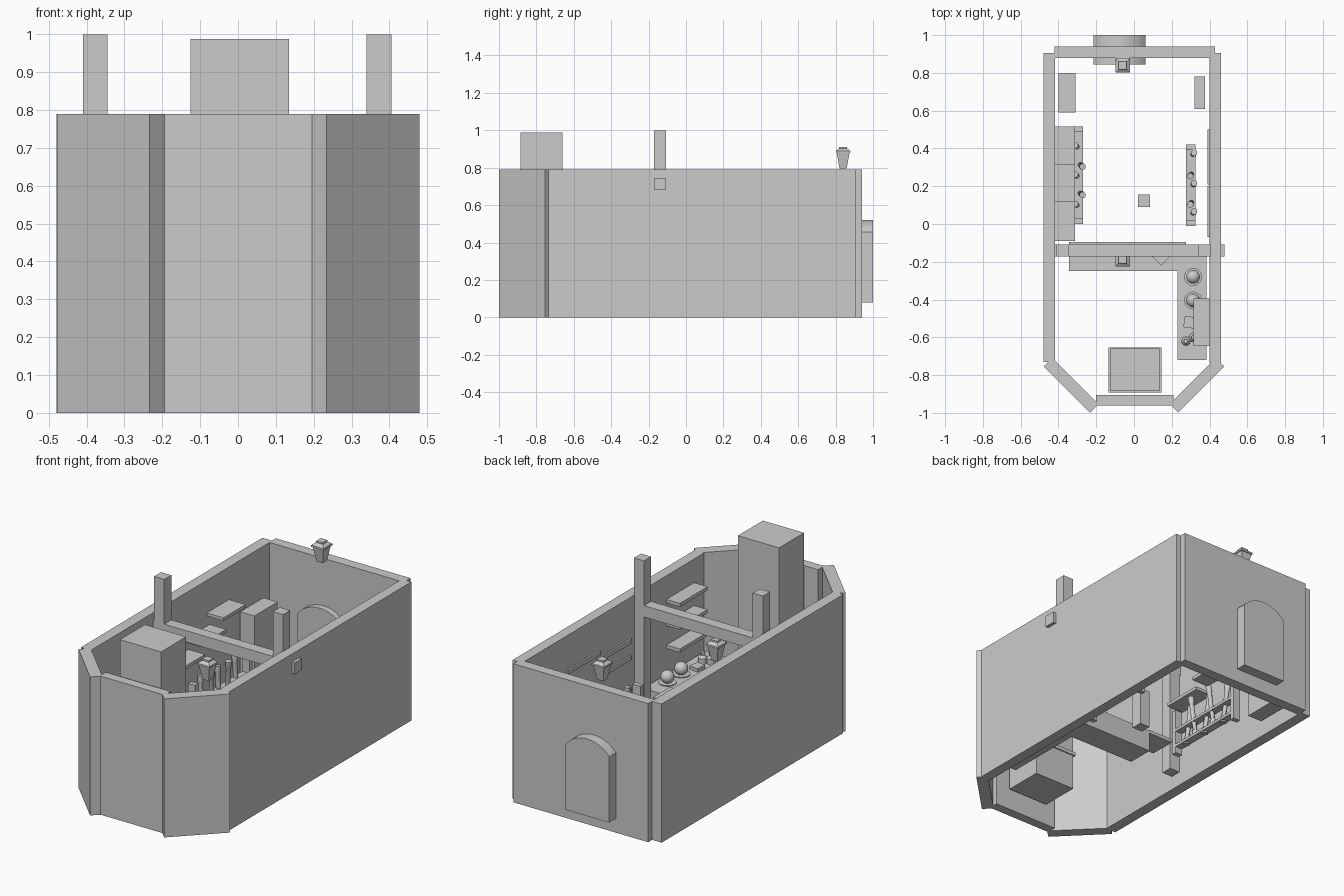
import bpy, bmesh, math
from mathutils import Matrix, Vector

if "Cube" in bpy.data.objects:
    bpy.data.objects.remove(bpy.data.objects["Cube"])


def finish(name, bm, loc=(0, 0, 0), smooth=False):
    bmesh.ops.recalc_face_normals(bm, faces=bm.faces)
    me = bpy.data.meshes.new(name)
    bm.to_mesh(me)
    bm.free()
    ob = bpy.data.objects.new(name, me)
    ob.location = loc
    bpy.context.collection.objects.link(ob)
    if smooth:
        bpy.context.view_layer.objects.active = ob
        ob.select_set(True)
        bpy.ops.object.shade_smooth_by_angle()
        ob.select_set(False)
    return ob


def box(name, x, y, z, turn=0):
    bm = bmesh.new()
    bmesh.ops.create_cube(bm, size=1)
    bmesh.ops.scale(bm, verts=bm.verts, vec=(x[1] - x[0], y[1] - y[0], z[1] - z[0]))
    bmesh.ops.rotate(bm, verts=bm.verts, matrix=Matrix.Rotation(math.radians(turn), 3, 'Z'))
    return finish(name, bm, (sum(x) / 2, sum(y) / 2, sum(z) / 2))


def lathe(name, loc, rings, seg=16, tilt=(0, 0, 0), turn=0):
    """Stack of rings (radius, height) with capped ends."""
    bm = bmesh.new()
    loops = []
    for r, h in rings:
        loops.append([bm.verts.new((r * math.cos(2 * math.pi * i / seg + turn),
                                    r * math.sin(2 * math.pi * i / seg + turn), h))
                      for i in range(seg)])
    for a, b in zip(loops, loops[1:]):
        for i in range(seg):
            j = (i + 1) % seg
            bm.faces.new((a[i], a[j], b[j], b[i]))
    bm.faces.new(loops[0])
    bm.faces.new(loops[-1])
    ob = finish(name, bm, loc, seg > 6)
    ob.rotation_euler = tilt
    return ob


H = 0.79
# Outer walls
box("left_wall", (-0.48, -0.417), (-0.73, 0.905), (0, H))
box("right_wall", (0.40, 0.46), (-0.735, 0.905), (0, H))
box("back_wall", (-0.42, 0.43), (0.88, 0.94), (0, H))
box("front_wall", (-0.20, 0.21), (-0.96, -0.905), (0, H))
for name, cx, turn in (("left_corner_wall", -0.333, -45), ("right_corner_wall", 0.334, 45)):
    box(name, (cx - 0.173, cx + 0.173), (-0.886, -0.822), (0, H), turn)

# Arched door, passing through the back wall
bm = bmesh.new()
half, rise, cx = 0.138, 0.065, -0.0775
rad = (half ** 2 + rise ** 2) / (2 * rise)
ang = math.asin(half / rad)
prof = [(cx - half, 0.08), (cx + half, 0.08)]
for i in range(17):
    t = ang - 2 * ang * i / 16
    prof.append((cx + rad * math.sin(t), 0.52 - rad + rad * math.cos(t)))
face = bm.faces.new([bm.verts.new((x, 0.845, z)) for x, z in prof])
ext = bmesh.ops.extrude_face_region(bm, geom=[face])
bmesh.ops.translate(bm, vec=(0, 0.155, 0),
                    verts=[v for v in ext["geom"] if isinstance(v, bmesh.types.BMVert)])
finish("arched_door", bm, smooth=True)

# Timber frame
BY = (-0.172, -0.108)
box("left_post", (-0.41, -0.345), BY, (0.075, 1.0))
box("right_post", (0.34, 0.405), BY, (0.075, 1.0))
box("cross_beam", (-0.42, 0.478), BY, (0.68, 0.745))

# Fireplace
box("chimney", (-0.125, 0.135), (-0.885, -0.66), (0.11, 0.988))
box("mantel", (-0.135, 0.145), (-0.892, -0.653), (0.315, 0.335))

# L-shaped bar counter with flap
box("bar_counter", (-0.19, 0.275), (-0.25, -0.095), (0.12, 0.245))
box("bar_flap", (-0.345, -0.19), (-0.25, -0.095), (0.23, 0.25))
box("side_counter", (0.23, 0.385), (-0.72, -0.165), (0.12, 0.24))
box("bar_tray", (0.11, 0.18), (-0.205, -0.135), (0.245, 0.265), 45)

# Wall shelves above the side counter
for i, z in enumerate((0.385, 0.515, 0.645)):
    box(f"side_shelf_{i}", (0.315, 0.40), (-0.645, -0.395), (z - 0.01, z + 0.01))

# Plates with round loaves
for i, y in enumerate((-0.28, -0.405)):
    lathe(f"plate_{i}", (0.313, y, 0.24), [(0.03, 0), (0.047, 0.008), (0.047, 0.012)], 20)
    bm = bmesh.new()
    bmesh.ops.create_uvsphere(bm, u_segments=20, v_segments=12, radius=0.036)
    finish(f"loaf_{i}", bm, (0.313, y, 0.282), True)
box("small_crate", (0.265, 0.32), (-0.55, -0.49), (0.24, 0.26), -8)
for i, (x, y) in enumerate(((0.275, -0.62), (0.315, -0.60))):
    lathe(f"mug_{i}", (x, y, 0.24), [(0.024, 0), (0.024, 0.03), (0.012, 0.045), (0.012, 0.06)], 12)

# Four-sided lanterns
for name, y, z in (("back_lantern", 0.84, 0.795), ("bar_lantern", -0.187, 0.515)):
    q = math.sqrt(2)
    lathe(name, (-0.06, y, z), [(0.019 * q, 0), (0.034 * q, 0.085)], 4, turn=math.pi / 4)
    lathe(name + "_cap", (-0.06, y, z), [(0.039 * q, 0.085), (0.039 * q, 0.095),
          (0.021 * q, 0.108), (0.021 * q, 0.117)], 4, turn=math.pi / 4)


# Bottle racks along both long walls
def rack(side, x, y, bottle_ys, lean):
    for i, py in enumerate((y[0], y[1] - 0.028)):
        box(f"{side}_rack_post_{i}", (x[0], x[1]), (py, py + 0.028), (0.085, 0.35))
    for i, z in enumerate((0.13, 0.225)):
        box(f"{side}_rack_rail_{i}", x, y, (z - 0.008, z + 0.008))
    for i, by in enumerate(bottle_ys):
        s = 0.14 if i % 2 else -0.14
        lathe(f"{side}_bottle_{i}", (x[1] - 0.022 if lean < 0 else (x[0] + x[1]) / 2 + 0.008, by, 0.115 + 0.02 * (i % 2)),
              [(0.019, 0), (0.019, 0.03), (0.013, 0.035), (0.013, 0.2), (0.017, 0.21), (0.017, 0.24)],
              12, (s * 0.5, -lean * s * 0.6, 0))


rack("left", (-0.315, -0.27), (0.0, 0.515), (0.09, 0.17, 0.245, 0.32, 0.40), -1)
rack("right", (0.275, 0.325), (-0.01, 0.42), (0.05, 0.12, 0.20, 0.27, 0.36), 0.5)

# Staggered boards on the left wall
for i, (y0, y1, z) in enumerate(((-0.09, 0.15, 0.45), (0.12, 0.34, 0.52), (0.315, 0.515, 0.595))):
    box(f"left_shelf_{i}", (-0.417, -0.312), (y0, y1), (z - 0.009, z + 0.009))

# Wall slats on the right
for i, (y0, y1, z) in enumerate(((0.21, 0.50, 0.585), (-0.07, 0.20, 0.545), (-0.07, 0.20, 0.45))):
    box(f"wall_slat_{i}", (0.39, 0.402), (y0, y1), (z - 0.012, z + 0.012))

# Standing pieces
box("left_cabinet", (-0.40, -0.31), (0.59, 0.80), (0.08, 0.51))
box("right_chest", (0.32, 0.375), (0.61, 0.78), (0.08, 0.27))
box("stool", (0.02, 0.085), (0.09, 0.155), (0.08, 0.30))
